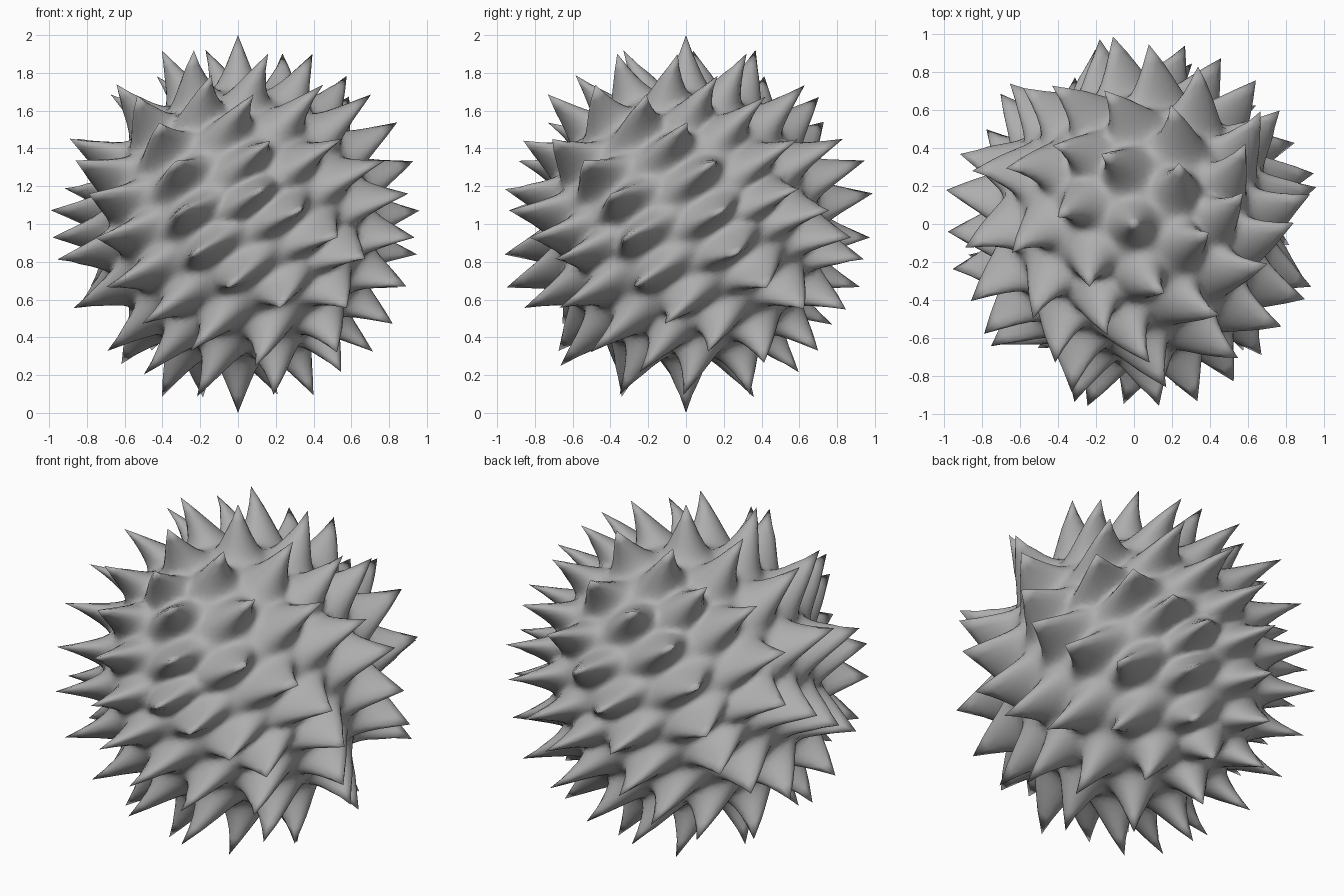
import bpy, bmesh, math, random
from mathutils import Vector, Matrix, kdtree

if "Cube" in bpy.data.objects:
    bpy.data.objects.remove(bpy.data.objects["Cube"])

random.seed(4)
VALLEY, REACH, SHARP = 0.72, 0.225, 2.0
TWIST, TURN = math.radians(64), math.radians(-34)

# icosahedron, each edge cut in three: one spike per vertex
bm = bmesh.new()
bmesh.ops.create_icosphere(bm, subdivisions=1, radius=1)
bm.faces.ensure_lookup_table()
face = bm.faces[0]
up = face.calc_center_median().normalized()
side = face.verts[0].co.copy()
side = (side - up * side.dot(up)).normalized()
rot = Matrix((side, up.cross(side), up))      # turn a face centre to the top
for v in bm.verts:
    v.co = rot @ v.co
bmesh.ops.subdivide_edges(bm, edges=bm.edges[:], cuts=2, use_grid_fill=True)
for v in bm.verts:
    v.co.normalize()

# spike directions and slightly uneven lengths
tips = [v.co.copy() for v in bm.verts]
lengths = [1.0 if abs(t.z) > 0.99 else random.uniform(0.98, 1.01) for t in tips]
tree = kdtree.KDTree(len(tips))
for i, t in enumerate(tips):
    tree.insert(t, i)
tree.balance()

# fine surface pulled out into spikes
bmesh.ops.subdivide_edges(bm, edges=bm.edges[:], cuts=9, use_grid_fill=True)
bmesh.ops.triangulate(bm, faces=bm.faces[:])
for v in bm.verts:
    d = v.co.normalized()
    _, i, dist = tree.find(d)
    t = min(1.0, dist / REACH)
    p = d * (VALLEY + (lengths[i] - VALLEY) * (1 - t) ** SHARP)
    # whole ball twisted about the vertical axis
    a = TURN + TWIST * p.z
    v.co = Matrix.Rotation(a, 3, 'Z') @ p + Vector((0, 0, 1))
bmesh.ops.recalc_face_normals(bm, faces=bm.faces[:])
for f in bm.faces:
    f.smooth = True

mesh = bpy.data.meshes.new("spiky_ball")
bm.to_mesh(mesh)
bm.free()
grey = bpy.data.materials.new("dark_grey")
grey.diffuse_color = (0.42, 0.42, 0.42, 1)
grey.use_nodes = True
grey.node_tree.nodes["Principled BSDF"].inputs["Base Color"].default_value = grey.diffuse_color
mesh.materials.append(grey)
ball = bpy.data.objects.new("spiky_ball", mesh)
bpy.context.collection.objects.link(ball)
